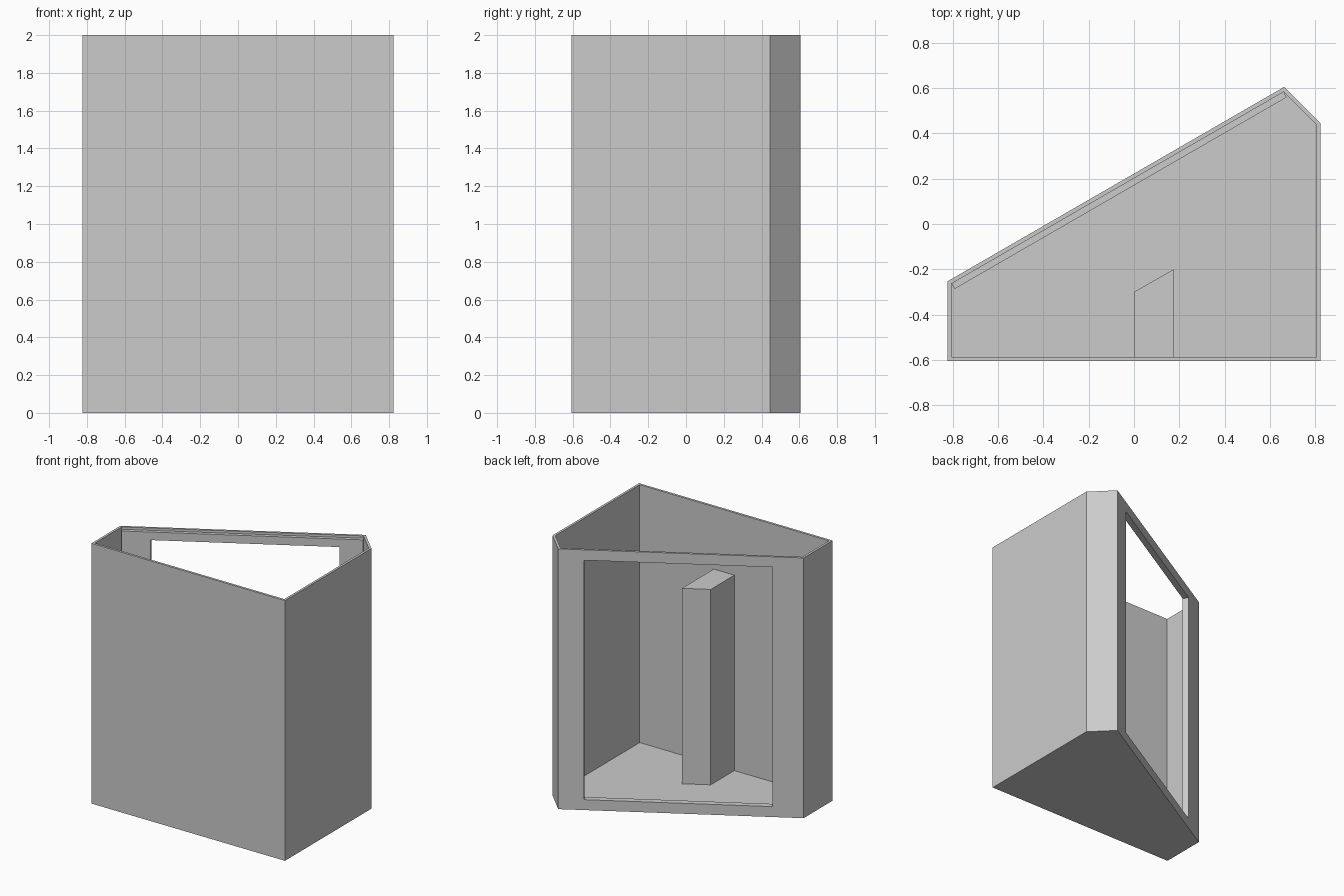
import bpy, bmesh, math
from mathutils import Matrix, Vector

default = bpy.data.objects.get("Cube")
if default:
    bpy.data.objects.remove(default, do_unlink=True)

grey = bpy.data.materials.new("plain_grey")
grey.use_nodes = True
grey.diffuse_color = (0.6, 0.6, 0.6, 1)
grey.node_tree.nodes["Principled BSDF"].inputs["Base Color"].default_value = (0.6, 0.6, 0.6, 1)

HEIGHT = 2.0
WALL = 0.018
FRAME = 0.027
BACK_START = Vector((-0.823, -0.253, 0))
BACK_END = Vector((0.663, 0.605, 0))
OUTLINE = [(-0.823, -0.605), (0.823, -0.605), (0.823, 0.445), BACK_END[:2], BACK_START[:2]]


def finish(bm, name):
    bmesh.ops.recalc_face_normals(bm, faces=bm.faces)
    mesh = bpy.data.meshes.new(name)
    bm.to_mesh(mesh)
    bm.free()
    mesh.materials.append(grey)
    obj = bpy.data.objects.new(name, mesh)
    bpy.context.collection.objects.link(obj)
    return obj


def prism(points, z0, z1):
    """Extrude a plan outline; return the bmesh and its top face."""
    bm = bmesh.new()
    base = bm.faces.new([bm.verts.new((x, y, z0)) for x, y in points])
    ext = bmesh.ops.extrude_face_region(bm, geom=[base], use_keep_orig=True)
    verts = [g for g in ext["geom"] if isinstance(g, bmesh.types.BMVert)]
    bmesh.ops.translate(bm, verts=verts, vec=(0, 0, z1 - z0))
    bmesh.ops.recalc_face_normals(bm, faces=bm.faces)
    return bm, max(bm.faces, key=lambda f: f.calc_center_median().z)


# Slanted back wall: u runs along it, depth runs inward
along = (BACK_END - BACK_START).normalized()
inward = Vector((along.y, -along.x, 0))


def back_box(name, u0, u1, d0, d1, z0, z1):
    corners = [(u0, d0), (u1, d0), (u1, d1), (u0, d1)]
    points = [(BACK_START + along * u + inward * d)[:2] for u, d in corners]
    return finish(prism(points, z0, z1)[0], name)


# Open-topped shell: inset the top face and sink it to the floor
bm, top = prism(OUTLINE, 0, HEIGHT)
bmesh.ops.inset_region(bm, faces=[top], thickness=WALL, use_even_offset=True)
sunk = bmesh.ops.extrude_discrete_faces(bm, faces=[top])["faces"][0]
bmesh.ops.translate(bm, verts=sunk.verts, vec=(0, 0, WALL - HEIGHT))
bmesh.ops.remove_doubles(bm, verts=bm.verts, dist=0.0001)
shell = finish(bm, "shell")

# Stiffening frame behind the slanted wall
frame = back_box("back_frame", 0.0104, 1.702, WALL, WALL + FRAME, WALL, HEIGHT - WALL)

# Window cut through the slanted wall and its frame
cutter = back_box("window_cutter", 0.216, 1.535, -0.1, 0.1, 0.08, 1.92)
cutter.hide_render = True
for obj in (shell, frame):
    mod = obj.modifiers.new("window", "BOOLEAN")
    mod.object = cutter
    mod.operation = "DIFFERENCE"
    mod.solver = "EXACT"
    bpy.context.view_layer.objects.active = obj
    bpy.ops.object.modifier_apply(modifier=mod.name)
bpy.data.objects.remove(cutter, do_unlink=True)

# Inner column against the front wall, its back cut parallel to the slant
front = -0.605 + WALL
finish(prism([(0, front), (0.175, front), (0.175, -0.2), (0, -0.3)], WALL, 1.52)[0], "column")
